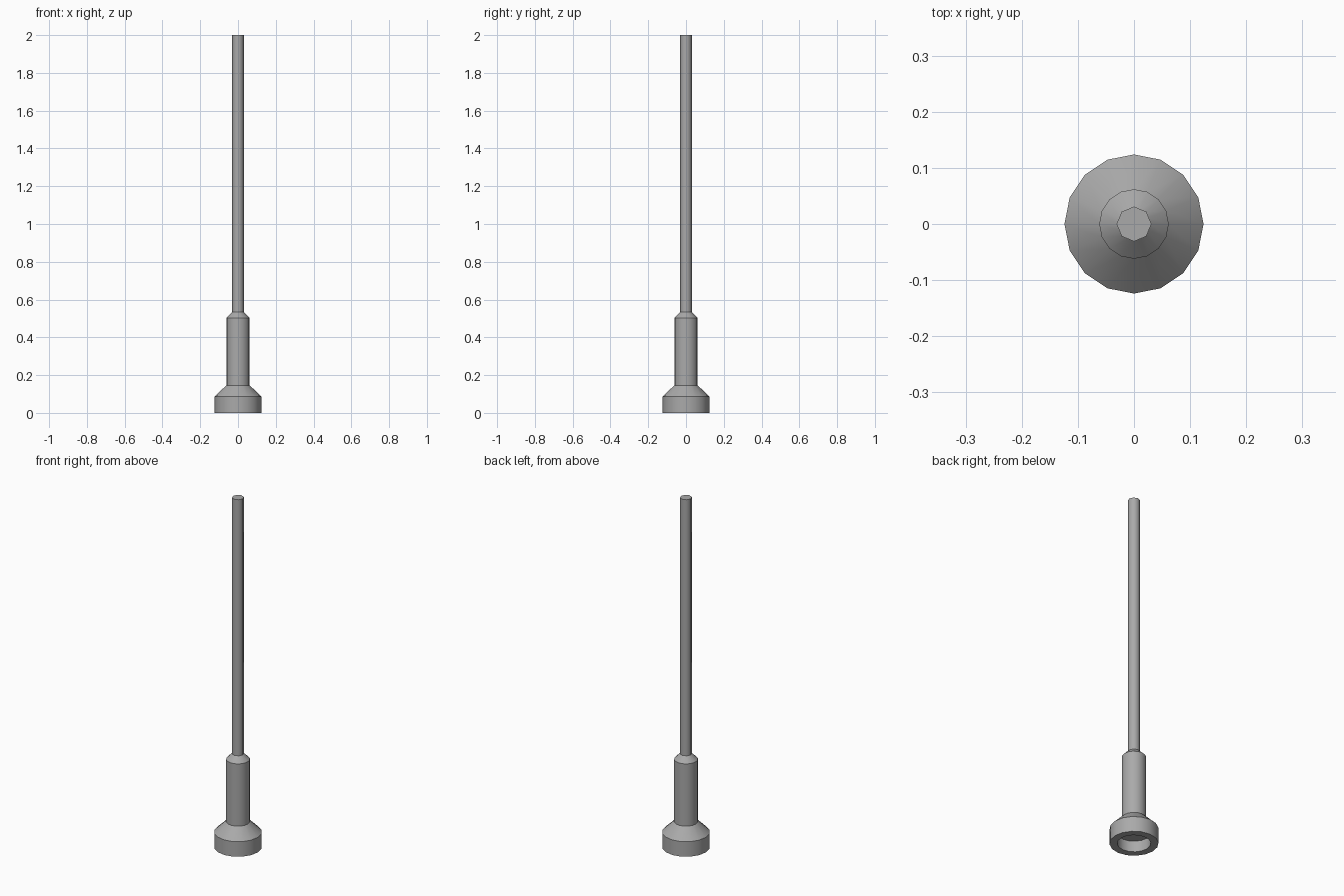
import bpy, bmesh
from math import sin, cos, pi

if "Cube" in bpy.data.objects:
    bpy.data.objects.remove(bpy.data.objects["Cube"])

# dark grey metal
metal = bpy.data.materials.new("dark_metal")
metal.diffuse_color = (0.4, 0.4, 0.4, 1)
metal.use_nodes = True
metal.node_tree.nodes["Principled BSDF"].inputs["Base Color"].default_value = metal.diffuse_color

def lathe(name, profile, sides, flush=()):
    """Revolve (radius, z) points; 'flush' rings sit on an octagon's outline."""
    bm = bmesh.new()
    rings = []
    for k, (r, z) in enumerate(profile):
        ring = []
        for i in range(sides):
            rr = r * cos(pi / 8) if k in flush and i % 2 else r
            a = 2 * pi * i / sides
            ring.append(bm.verts.new((rr * cos(a), rr * sin(a), z)))
        rings.append(ring)
    for lo, hi in zip(rings, rings[1:]):
        for i in range(sides):
            j = (i + 1) % sides
            bm.faces.new((lo[i], lo[j], hi[j], hi[i])).smooth = True
    bm.faces.new(rings[0][::-1])
    bm.faces.new(rings[-1])
    bmesh.ops.recalc_face_normals(bm, faces=bm.faces)
    # keep the profile's rims crisp, leave the sides smooth
    for e in bm.edges:
        if abs(e.verts[0].co.z - e.verts[1].co.z) < 1e-6:
            e.smooth = False
    mesh = bpy.data.meshes.new(name)
    bm.to_mesh(mesh)
    bm.free()
    mesh.materials.append(metal)
    obj = bpy.data.objects.new(name, mesh)
    bpy.context.collection.objects.link(obj)
    return obj

# flared base with recessed underside, neck and chamfered collar
lathe("base_and_neck", [(0.085, 0.062), (0.085, 0), (0.124, 0), (0.124, 0.086),
                        (0.062, 0.146), (0.062, 0.503), (0.031, 0.534)],
      16, flush=(6,))

# slim eight-sided rod
lathe("rod", [(0.031, 0.534), (0.031, 2.0)], 8)
